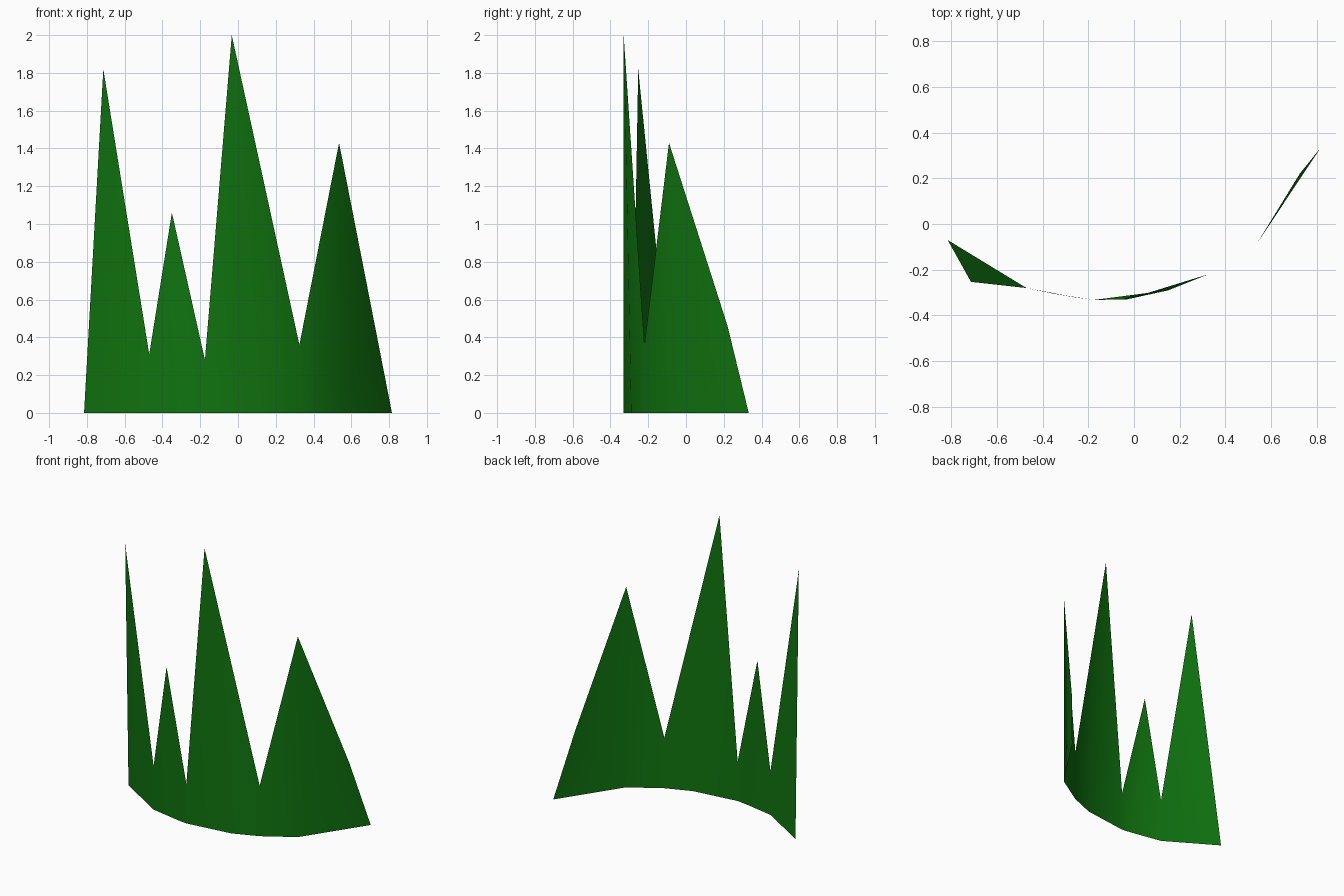
import bpy
import bmesh

cube = bpy.data.objects.get("Cube")
if cube:
    bpy.data.objects.remove(cube)

# Grass green
green = bpy.data.materials.new("grass_green")
green.use_nodes = True
color = (0.005, 0.175, 0.005, 1.0)
green.diffuse_color = color
bsdf = next(n for n in green.node_tree.nodes if n.type == 'BSDF_PRINCIPLED')
bsdf.inputs["Base Color"].default_value = color

# Curved ground line of the tuft, left to right (x, y)
base = [(-0.815, -0.07), (-0.47, -0.28), (-0.25, -0.322), (-0.175, -0.332),
        (0.15, -0.29), (0.325, -0.22), (0.535, -0.09), (0.815, 0.332)]
# Zigzag blade tips and notches above it (x, y, z)
tips = [(-0.713, -0.253, 1.82), (-0.47, -0.28, 0.31), (-0.35, -0.305, 1.06),
        (-0.175, -0.332, 0.28), (-0.033, -0.33, 2.0), (0.325, -0.22, 0.36),
        (0.535, -0.09, 1.43), (0.725, 0.22, 0.46)]

# One thin sheet, bridged column by column
bm = bmesh.new()
low = [bm.verts.new((x, y, 0)) for x, y in base]
high = [bm.verts.new(p) for p in tips]
for i in range(len(low) - 1):
    bm.faces.new((low[i], low[i + 1], high[i + 1], high[i]))
for face in bm.faces:
    face.smooth = True

mesh = bpy.data.meshes.new("grass_blades")
bm.to_mesh(mesh)
bm.free()
mesh.materials.append(green)
grass = bpy.data.objects.new("grass_blades", mesh)
bpy.context.collection.objects.link(grass)
